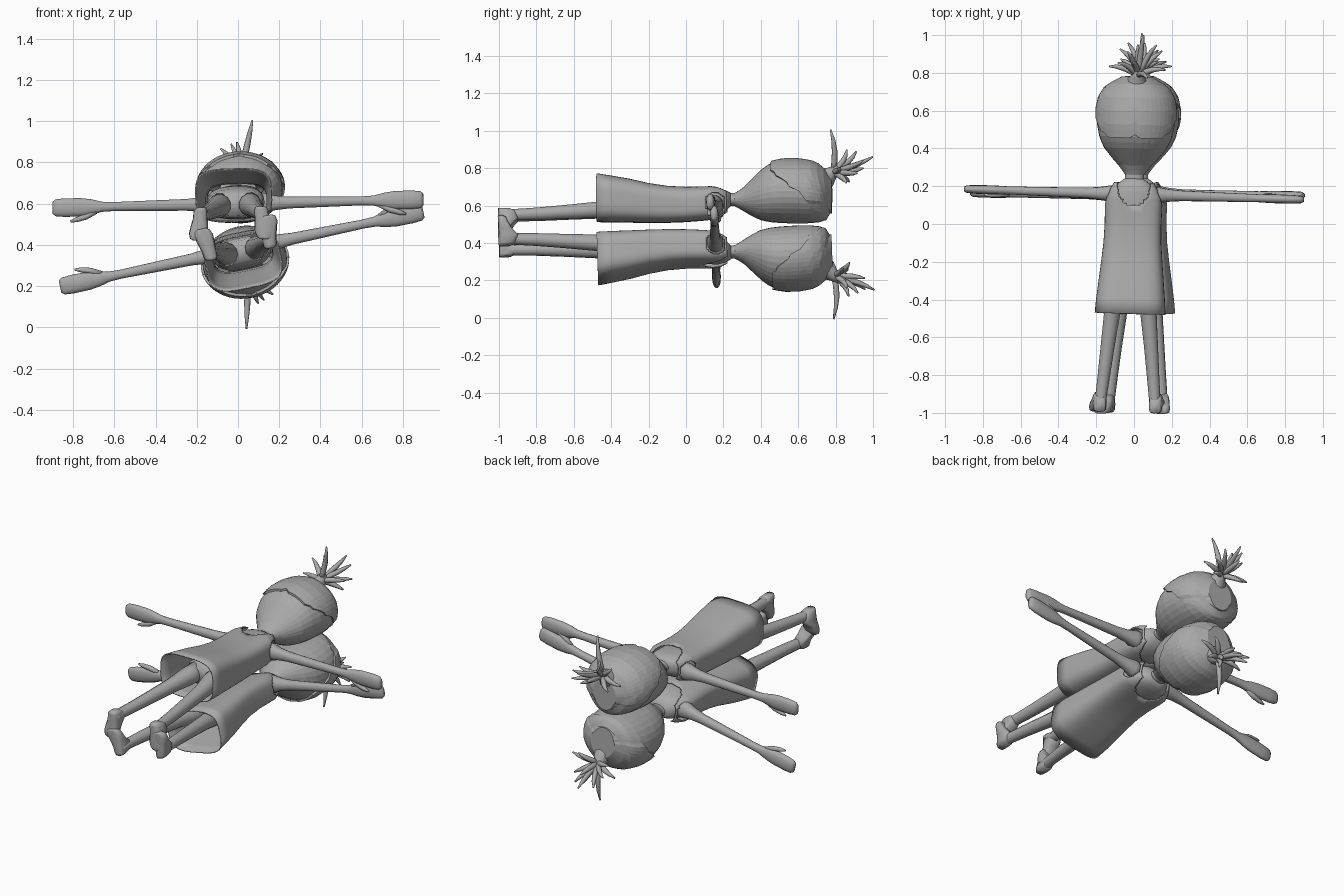
import bpy, bmesh, math
from math import sin, cos, pi, radians
from mathutils import Matrix, Vector

if "Cube" in bpy.data.objects:
    bpy.data.objects.remove(bpy.data.objects["Cube"])

grey = bpy.data.materials.new("plain grey")
grey.diffuse_color = (0.4, 0.4, 0.4, 1)
grey.use_nodes = True
grey.node_tree.nodes["Principled BSDF"].inputs["Base Color"].default_value = grey.diffuse_color


def loft(name, rings, M, caps=True, smooth=False, thick=0, cut=None):
    """Skin a list of point rings; cut(face centre) removes faces."""
    bm = bmesh.new()
    rows = [[bm.verts.new(p) for p in r] for r in rings]
    n = len(rows[0])
    for a, b in zip(rows, rows[1:]):
        for i in range(n):
            j = (i + 1) % n
            bm.faces.new((a[i], a[j], b[j], b[i]))
    if caps:
        bm.faces.new(rows[0][::-1])
        bm.faces.new(rows[-1])
    bmesh.ops.recalc_face_normals(bm, faces=bm.faces)
    if cut:
        gone = [f for f in bm.faces if cut(f.calc_center_median())]
        bmesh.ops.delete(bm, geom=gone, context='FACES')
    bm.transform(M)
    me = bpy.data.meshes.new(name)
    bm.to_mesh(me)
    bm.free()
    me.materials.append(grey)
    for p in me.polygons:
        p.use_smooth = smooth
    ob = bpy.data.objects.new(name, me)
    bpy.context.collection.objects.link(ob)
    if thick:
        mod = ob.modifiers.new("thickness", 'SOLIDIFY')
        mod.thickness = thick
    return ob


def spow(v, e):
    return math.copysign(abs(v) ** e, v)


def section(y, hx, lo, hi, n=28, e=1.0):
    """Cross-section across the body axis: half width hx, front lo, back hi."""
    mid, hh = (lo + hi) / 2, (hi - lo) / 2
    return [Vector((hx * spow(cos(2 * pi * i / n), e), y,
                    mid + hh * spow(sin(2 * pi * i / n), e))) for i in range(n)]


def lookup(table, y):
    for a, b in zip(table, table[1:]):
        if y <= b[0]:
            t = max(0, (y - a[0]) / (b[0] - a[0]))
            return [p + (q - p) * t for p, q in zip(a, b)]
    return list(table[-1])


def tube(name, path, M, n=10):
    """Round tube through (point, radius) pairs."""
    pts = [Vector(p) for p, r in path]
    rings = []
    for k, (p, r) in enumerate(path):
        d = (pts[min(k + 1, len(pts) - 1)] - pts[max(k - 1, 0)]).normalized()
        u = d.orthogonal().normalized() if k == 0 else (u - d * u.dot(d)).normalized()
        v = d.cross(u)
        rings.append([pts[k] + u * r * cos(2 * pi * i / n) + v * r * sin(2 * pi * i / n)
                      for i in range(n)])
    return loft(name, rings, M, smooth=True)


# profiles: along-body position, half width, front depth, back depth
HEAD = [(.225, .05, 0, .066), (.26, .05, -.003, .067), (.3, .078, -.025, .09),
        (.35, .125, -.055, .14), (.4, .165, -.078, .19), (.45, .19, -.089, .228),
        (.52, .205, -.094, .243), (.6, .207, -.096, .243), (.67, .194, -.094, .232),
        (.72, .165, -.088, .21), (.75, .125, -.075, .178), (.77, .07, -.04, .135)]
TORSO = [(-.33, .10, -.06, .04), (-.28, .135, -.07, .07), (-.2, .14, -.075, .085),
         (-.05, .13, -.07, .085), (.1, .13, -.065, .085), (.17, .12, -.055, .09),
         (.21, .09, -.035, .082), (.24, .05, 0, .067)]
DRESS = [(-.475, .187, -.088, .172), (-.4, .182, -.09, .16), (-.3, .172, -.091, .143),
         (-.2, .162, -.092, .12), (-.1, .153, -.092, .105), (0, .15, -.088, .1),
         (.1, .152, -.08, .102), (.14, .148, -.075, .104), (.18, .132, -.064, .1),
         (.22, .105, -.045, .088)]
SPIKES = [(.06, .775, .405), (.03, 1.0, .26), (-.05, .91, .29), (-.1, .85, .27),
          (.1, .95, .24), (.13, .92, .17), (.15, .82, .2), (-.15, .83, .17),
          (-.09, .87, .13), (.11, .86, .12), (0, .95, .2), (-.02, .86, .3)]


def neck_or_armhole(c):
    neck = c.y > .2 or (c.x / .088) ** 2 + ((c.y - .2) / .1) ** 2 < 1
    arm = ((c.z - .01) / .058) ** 2 + ((c.y - .16) / .055) ** 2 < 1
    return c.y > .1 and ((abs(c.x) < .088 and neck) or (abs(c.x) > .11 and arm))


def figure(tag, M):
    # head, torso and open-bottomed dress
    ys = [.225, .26] + [.28 + .03 * i for i in range(15)] + [.72, .735, .75, .77]
    loft(tag + "_head", [section(*lookup(HEAD, y), 32) for y in sorted(ys)], M)
    loft(tag + "_torso", [section(*r, 24, .8) for r in TORSO], M, smooth=True)
    ys = [-.475, -.4, -.3, -.2, -.1, 0, .06] + [.1 + .01 * i for i in range(13)]
    loft(tag + "_dress", [section(*lookup(DRESS, y), 72, .58) for y in ys], M,
         caps=False, smooth=True, thick=.006, cut=neck_or_armhole)

    # hair cap with a jagged slanted edge
    n, steps = 48, 9
    rows = []
    for k in range(-1, steps + 1):
        row = []
        for i in range(n):
            a = 2 * pi * i / n
            s = sin(a)
            y0 = .61 - (.155 * min(1, 1.6 * s) if s > 0 else .135 * s)
            y0 += .018 if i in (5, 12, 19) else (-.02 if i in (1, 23, 28, 44) else 0)
            y = y0 + (.774 - y0) * max(k, 0) / steps
            _, hx, lo, hi = lookup(HEAD, y)
            off = -.004 if k < 0 else .011 * (1 if s > -.3 else .3)
            row.append(Vector(((hx + off) * cos(a), y + (.006 if k == steps else 0),
                               (lo + hi) / 2 + ((hi - lo) / 2 + off) * s)))
        rows.append(row)
    loft(tag + "_hair_cap", rows, M)

    # spiky top knot
    tube(tag + "_knot_stalk", [((0, .71, .13), .07), ((0, .755, .15), .055),
                               ((.005, .785, .18), .032), ((.005, .815, .205), .022)], M)
    root = Vector((.005, .785, .18))
    for i, tip in enumerate(SPIKES):
        tip = Vector(tip)
        bend = root.lerp(tip, .5) + Vector((0, .032, -.006))
        path = []
        for t, r in ((0, .014), (.25, .016), (.5, .015), (.75, .011), (1, .004)):
            path.append((root * (1 - t) ** 2 + bend * 2 * t * (1 - t) + tip * t * t, r))
        tube(f"{tag}_hair_spike_{i}", path, M, 8)

    for s, side in ((-1, "left"), (1, "right")):
        # arm running out into a flat mitten hand: x, half height y, half depth
        arm = [(.08, .045, .055), (.13, .043, .05), (.18, .034, .036), (.25, .028, .029),
               (.4, .025, .026), (.6, .022, .022), (.66, .021, .025), (.71, .023, .038),
               (.76, .024, .045), (.84, .023, .046), (.885, .02, .042), (.9, .012, .03)]
        rings = [[Vector((s * x, .157 + ry * cos(2 * pi * i / 14),
                          spow(sin(2 * pi * i / 14), .8) * rz)) for i in range(14)]
                 for x, ry, rz in arm]
        loft(f"{tag}_{side}_arm", rings, M, smooth=True)
        tube(f"{tag}_{side}_thumb", [((s * .69, .155, -.02), .014), ((s * .74, .152, -.046), .015),
                                     ((s * .785, .15, -.06), .012), ((s * .815, .15, -.068), .005)], M)
        # leg: x, y, depth, radius
        leg = [(.065, -.25, 0, .06), (.08, -.36, -.012, .055), (.097, -.48, -.025, .044),
               (.115, -.65, -.037, .038), (.13, -.8, -.047, .034), (.142, -.92, -.052, .031),
               (.147, -.975, -.052, .033)]
        tube(f"{tag}_{side}_leg", [((s * x, y, h), r) for x, y, h, r in leg], M, 12)
        # foot pointing forward: x, depth, half width, instep height
        foot = [(.145, -.016, .022, -.94), (.147, -.03, .034, -.91), (.15, -.07, .036, -.89),
                (.155, -.105, .042, -.925), (.16, -.14, .046, -.945), (.163, -.165, .038, -.955),
                (.163, -.175, .022, -.97)]
        rings = []
        for x, h, w, top in foot:
            mid, hh = (top - 1) / 2, (top + 1) / 2
            rings.append([Vector((s * x + w * spow(cos(2 * pi * i / 12), .6),
                                  mid + hh * spow(sin(2 * pi * i / 12), .6), h))
                          for i in range(12)])
        loft(f"{tag}_{side}_foot", rings, M, smooth=True)


# two figures lying face to face, the lower one rolled and pitched a little
R = Matrix.Rotation
figure("upper", Matrix.Translation((-.005, 0, .6))
       @ R(radians(-1.8), 4, 'Z') @ R(radians(-1.3), 4, 'Y'))
figure("lower", Matrix.Translation((.018, 0, .374))
       @ R(radians(2.0), 4, 'X') @ R(radians(180 - 11.7), 4, 'Y'))
